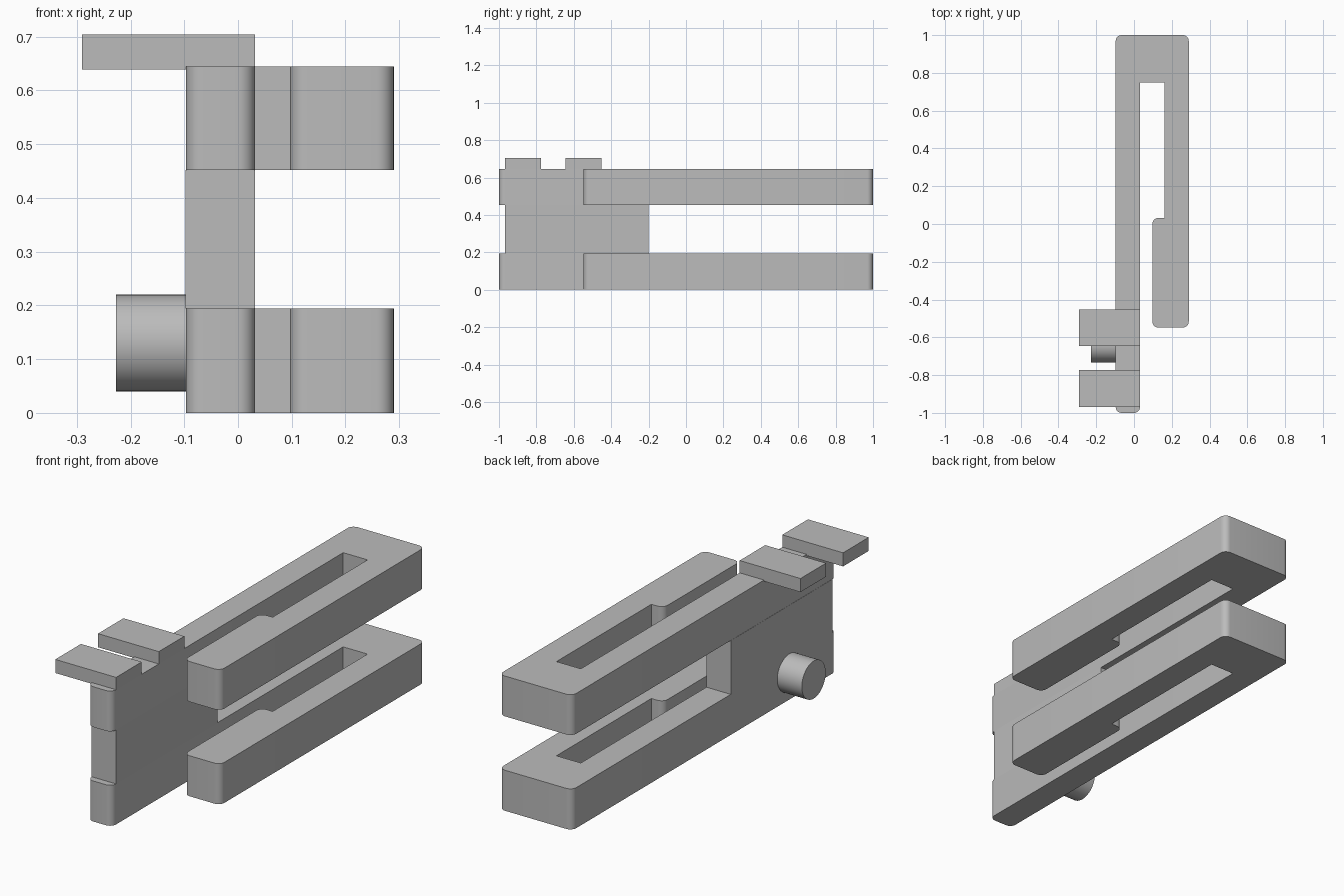
import bpy, bmesh, math
from mathutils import Vector

cube = bpy.data.objects.get("Cube")
if cube:
    bpy.data.objects.remove(cube, do_unlink=True)

# Single plain grey
grey = bpy.data.materials.new("plain grey")
grey.use_nodes = True
color = (0.5, 0.5, 0.5, 1)
grey.diffuse_color = color
grey.node_tree.nodes["Principled BSDF"].inputs["Base Color"].default_value = color


def finish(name, bm):
    bmesh.ops.recalc_face_normals(bm, faces=bm.faces)
    mesh = bpy.data.meshes.new(name)
    bm.to_mesh(mesh)
    bm.free()
    mesh.materials.append(grey)
    obj = bpy.data.objects.new(name, mesh)
    bpy.context.collection.objects.link(obj)
    bpy.ops.object.select_all(action="DESELECT")
    obj.select_set(True)
    bpy.context.view_layer.objects.active = obj
    bpy.ops.object.shade_smooth_by_angle(angle=math.radians(30))
    return obj


def rounded(corners, steps=8):
    """Replace each square corner (x, y, radius) by a quarter arc."""
    points = []
    for i, (x, y, r) in enumerate(corners):
        p = Vector((x, y))
        if not r:
            points.append(p)
            continue
        a = (Vector(corners[i - 1][:2]) - p).normalized() * r
        b = (Vector(corners[(i + 1) % len(corners)][:2]) - p).normalized() * r
        for s in range(steps + 1):
            t = s / steps * math.pi / 2
            points.append(p + a * (1 - math.sin(t)) + b * (1 - math.cos(t)))
    return points


def prism(name, points, z0, z1):
    bm = bmesh.new()
    face = bm.faces.new([bm.verts.new((p[0], p[1], z0)) for p in points])
    top = bmesh.ops.extrude_face_region(bm, geom=[face])["geom"]
    bmesh.ops.translate(bm, vec=(0, 0, z1 - z0),
                        verts=[v for v in top if isinstance(v, bmesh.types.BMVert)])
    return finish(name, bm)


def box(name, x0, x1, y0, y1, z0, z1):
    return prism(name, [(x0, y0), (x1, y0), (x1, y1), (x0, y1)], z0, z1)


# Folded spring arms: long leg, rear bend and thicker short hook
R = 0.032
arm = rounded([
    (-0.097, -1, R), (0.032, -1, R), (0.032, 0.75, 0), (0.161, 0.75, 0),
    (0.161, 0.032, 0), (0.097, 0.032, R), (0.097, -0.548, R),
    (0.29, -0.548, R), (0.29, 1, R), (-0.097, 1, R)])
prism("lower_arm", arm, 0, 0.194)
prism("upper_arm", arm, 0.452, 0.645)

# Web joining the two long legs
box("web_plate", -0.098, 0.032, -0.968, -0.2, 0.194, 0.452)

# Top tabs overhanging to the right
box("front_tab", -0.29, 0.032, -0.968, -0.774, 0.639, 0.704)
box("rear_tab", -0.29, 0.032, -0.645, -0.452, 0.639, 0.704)

# Round pin on the outer side
bm = bmesh.new()
bmesh.ops.create_cone(bm, cap_ends=True, segments=48, radius1=0.09, radius2=0.09, depth=0.15)
pin = finish("side_pin", bm)
pin.rotation_euler.y = math.pi / 2
pin.location = (-0.152, -0.642, 0.13)
